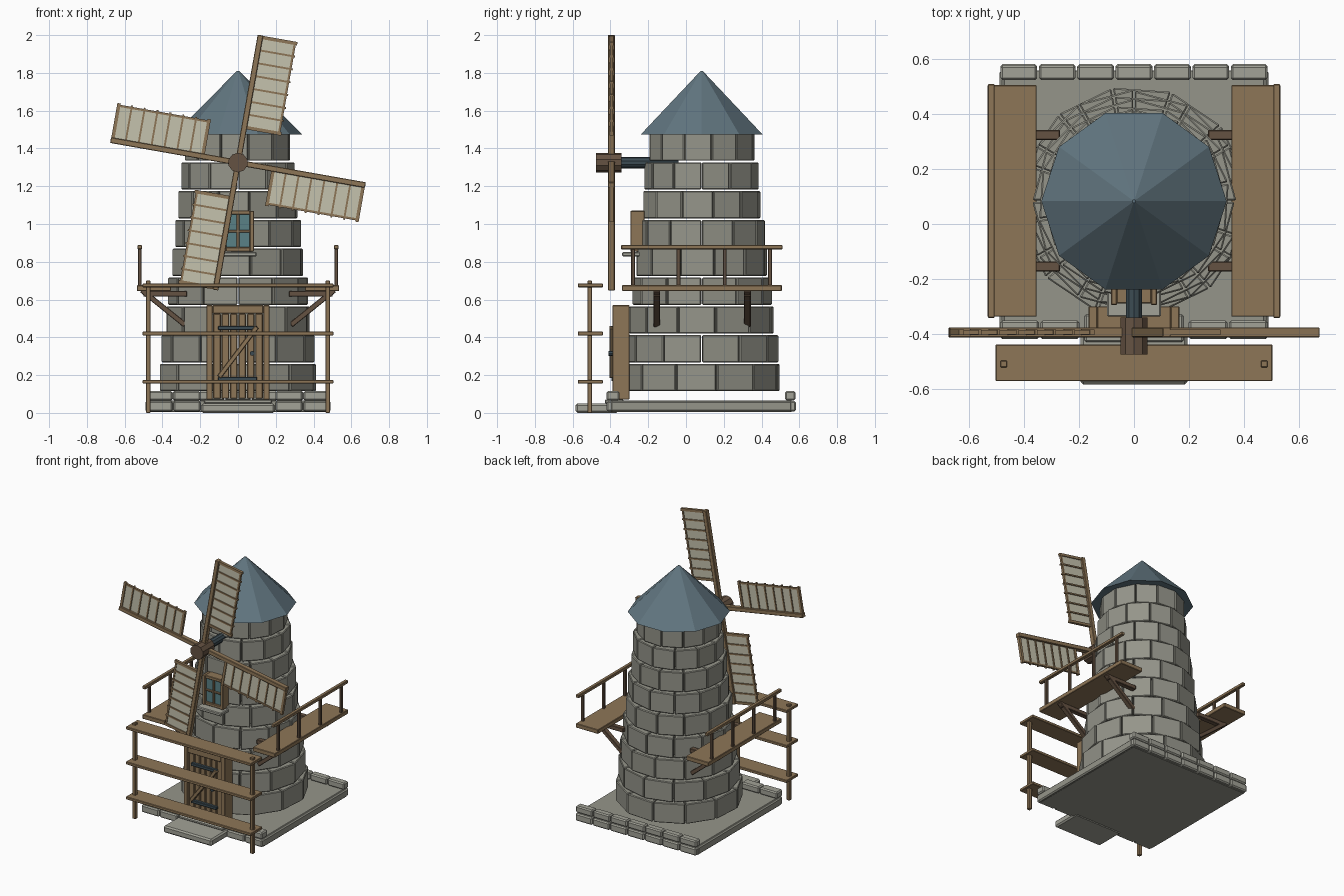
import bpy, bmesh, math, random
from mathutils import Vector, Matrix

if "Cube" in bpy.data.objects:
    bpy.data.objects.remove(bpy.data.objects["Cube"])
random.seed(4)

def mat(name, r, g, b):
    m = bpy.data.materials.new(name)
    m.diffuse_color = (r, g, b, 1)
    m.use_nodes = True
    m.node_tree.nodes["Principled BSDF"].inputs["Base Color"].default_value = m.diffuse_color
    return m

STONE = mat("stone", .30, .30, .255)
STONE2 = mat("stone_light", .36, .36, .31)
WOOD = mat("wood", .27, .18, .095)
DARK = mat("dark_wood", .13, .085, .055)
ROOF = mat("slate", .12, .18, .215)
IRON = mat("iron", .045, .07, .085)
CLOTH = mat("canvas", .56, .54, .42)
GLASS = mat("glass", .10, .22, .24)

def finish(name, bm, m, bevel=0):
    bmesh.ops.recalc_face_normals(bm, faces=bm.faces)
    me = bpy.data.meshes.new(name)
    bm.to_mesh(me)
    bm.free()
    ob = bpy.data.objects.new(name, me)
    bpy.context.collection.objects.link(ob)
    me.materials.append(m)
    if bevel:
        b = ob.modifiers.new("bevel", 'BEVEL')
        b.width, b.segments = bevel, 1
    return ob

def box(name, x, y, z, m, bevel=.003):
    """Box from (min, max) ranges."""
    bm = bmesh.new()
    bmesh.ops.create_cube(bm, size=1)
    for v in bm.verts:
        v.co = [r[0] + (c + .5) * (r[1] - r[0]) for r, c in zip((x, y, z), v.co)]
    return finish(name, bm, m, bevel)

def beam(name, a, b, w, d, m):
    """Box of section w by d running from a to b."""
    a, b = Vector(a), Vector(b)
    ob = box(name, (-w/2, w/2), (-d/2, d/2), (0, (b - a).length), m)
    zax = (b - a).normalized()
    xax = Vector((0, 1, 0)).cross(zax).normalized()
    yax = zax.cross(xax)
    ob.matrix_world = Matrix.Translation(a) @ Matrix((xax, yax, zax)).transposed().to_4x4()
    return ob

def cone(name, r1, r2, p, depth, n, m, rot=Matrix()):
    bm = bmesh.new()
    bmesh.ops.create_cone(bm, cap_ends=True, segments=n, radius1=r1, radius2=r2, depth=depth,
                          matrix=Matrix.Translation(p) @ rot)
    return finish(name, bm, m)

# Base slab, doorstep and edge stones in two courses
box("base_slab", (-.475, .475), (-.40, .56), (.005, .065), STONE)
box("doorstep", (-.195, .195), (-.585, -.36), (0, .05), STONE2, .01)
box("door_threshold", (-.18, .18), (-.43, -.33), (.05, .072), STONE2, .006)
pitch = .98 / 7
for course, z in enumerate(((.008, .062), (.066, .115))):
    for i in range(7):
        x = -.49 + i * pitch
        box("back_edge_stone", (x + .003, x + pitch - .003), (.525, .583 - .004 * course), z, STONE2, .008)
    for s in (-1, 1):
        for i in range(2):
            x = s * (.27 + i * .147)
            box("front_edge_stone", (x - .071, x + .071), (-.42, -.352), z, STONE2, .008)
for s in (-1, 1):
    box("side_edge_stone", (min(s*.45, s*.49), max(s*.45, s*.49)), (-.40, .56), (.006, .063), STONE, .008)

# Round tower: nine courses of twelve flat-faced stones, joints staggered
CY = .083
for k in range(9):
    r, z0 = .422 - .0172 * k, .115 + .1525 * k
    bm = bmesh.new()
    for i in range(12):
        a0 = math.radians(30 * i + (11 if k % 2 == 0 else 0))
        jr = r + random.uniform(-.004, .003)
        ends = (a0 + .008, a0 + math.pi / 6 - .008)
        ring = [(jr, ends[0]), (jr, ends[1]), (r - .1, ends[1]), (r - .1, ends[0])]
        lo, hi = [[bm.verts.new((q * math.cos(a), CY + q * math.sin(a), z)) for q, a in ring]
                  for z in (z0, z0 + .144)]
        bm.faces.new(lo)
        bm.faces.new(hi)
        for j in range(4):
            n = (j + 1) % 4
            bm.faces.new((lo[j], lo[n], hi[n], hi[j]))
    finish(f"tower_course_{k + 1}", bm, STONE, .005)

# Ten-sided roof
cone("roof", .338, .006, (0, CY, 1.6425), .335, 10, ROOF, Matrix.Rotation(math.pi / 2, 4, 'Z'))

# Door with frame, planks, battens and knob
for s in (-1, 1):
    box("door_jamb", (s*.15 - .016, s*.15 + .016), (-.39, -.30), (.07, .57), WOOD)
box("door_lintel", (-.134, .134), (-.39, -.30), (.525, .57), WOOD)
for i in range(6):
    x = -.134 + i * .0447
    box("door_plank", (x + .002, x + .0427), (-.375, -.335), (.075, .525), WOOD, .005)
for z in (.18, .45):
    box("door_hinge", (-.105, .1), (-.395, -.37), (z - .011, z + .011), IRON)
beam("door_brace", (-.1, -.39, .19), (.1, -.39, .455), .024, .03, WOOD)
cone("door_knob", .013, .013, (.075, -.39, .315), .04, 8, IRON, Matrix.Rotation(math.pi / 2, 4, 'X'))

# Window with glass, bars and sill
box("window_glass", (-.07, .07), (-.275, -.23), (.865, 1.06), GLASS, 0)
for s in (-1, 1):
    box("window_jamb", (s*.073 - .011, s*.073 + .011), (-.295, -.22), (.855, 1.07), WOOD)
for z in (.866, 1.06):
    box("window_rail", (-.064, .064), (-.29, -.22), (z - .011, z + .011), WOOD)
box("window_upright_bar", (-.007, .007), (-.287, -.26), (.87, 1.055), WOOD)
box("window_cross_bar", (-.064, .064), (-.285, -.26), (.955, .969), WOOD)
box("window_sill", (-.098, .098), (-.338, -.21), (.828, .852), STONE2, .005)

# Front fence of broad shelves on two posts
for s in (-1, 1):
    box("fence_post", (s*.475 - .0125, s*.475 + .0125), (-.5225, -.4975), (0, .70), WOOD)
for z in (.165, .42, .675):
    box("fence_board", (-.505, .505), (-.573, -.44), (z - .01, z + .01), WOOD)

# Side balconies with railing and diagonal struts
for s in (-1, 1):
    span = lambda a, b: (min(s*a, s*b), max(s*a, s*b))
    box("balcony_floor", span(.355, .535), (-.338, .507), (.645, .676), WOOD)
    box("balcony_handrail", span(.508, .533), (-.343, .51), (.866, .888), WOOD)
    for y in (-.28, -.04, .205, .445):
        box("balcony_post", span(.511, .53), (y - .01, y + .01), (.67, .87), DARK)
    for y in (-.155, .325):
        beam("balcony_strut", (s*.51, y, .65), (s*.28, y, .465), .028, .036, DARK)
        box("balcony_joist", span(.27, .50), (y - .018, y + .018), (.615, .645), DARK)

# Wind shaft and hub
side = Matrix.Rotation(math.pi / 2, 4, 'X')
HUB = Vector((0, -.395, 1.325))
cone("wind_shaft", .03, .03, (0, -.2, 1.325), .32, 10, IRON, side)
cone("hub", .052, .052, (0, -.408, 1.325), .135, 10, DARK, side)

# Four sails: local x across the blade, local z along the arm
for q in range(4):
    spin = Matrix.Translation(HUB) @ Matrix.Rotation(math.radians(10 + 90 * q), 4, 'Y')
    parts = [box("sail_arm", (-.015, .015), (-.018, .018), (0, .685), WOOD),
             box("sail_cloth", (.012, .185), (-.003, .003), (.185, .672), CLOTH, 0),
             box("sail_edge_rod", (.181, .193), (-.008, .008), (.18, .682), WOOD, 0)]
    for i in range(8):
        u = .19 + i * .0692
        h = .009 if i in (0, 7) else .005
        parts.append(box("sail_rung", (0, .2), (-.01, .01), (u - h, u + h), WOOD, 0))
    for p in parts:
        p.matrix_world = spin
